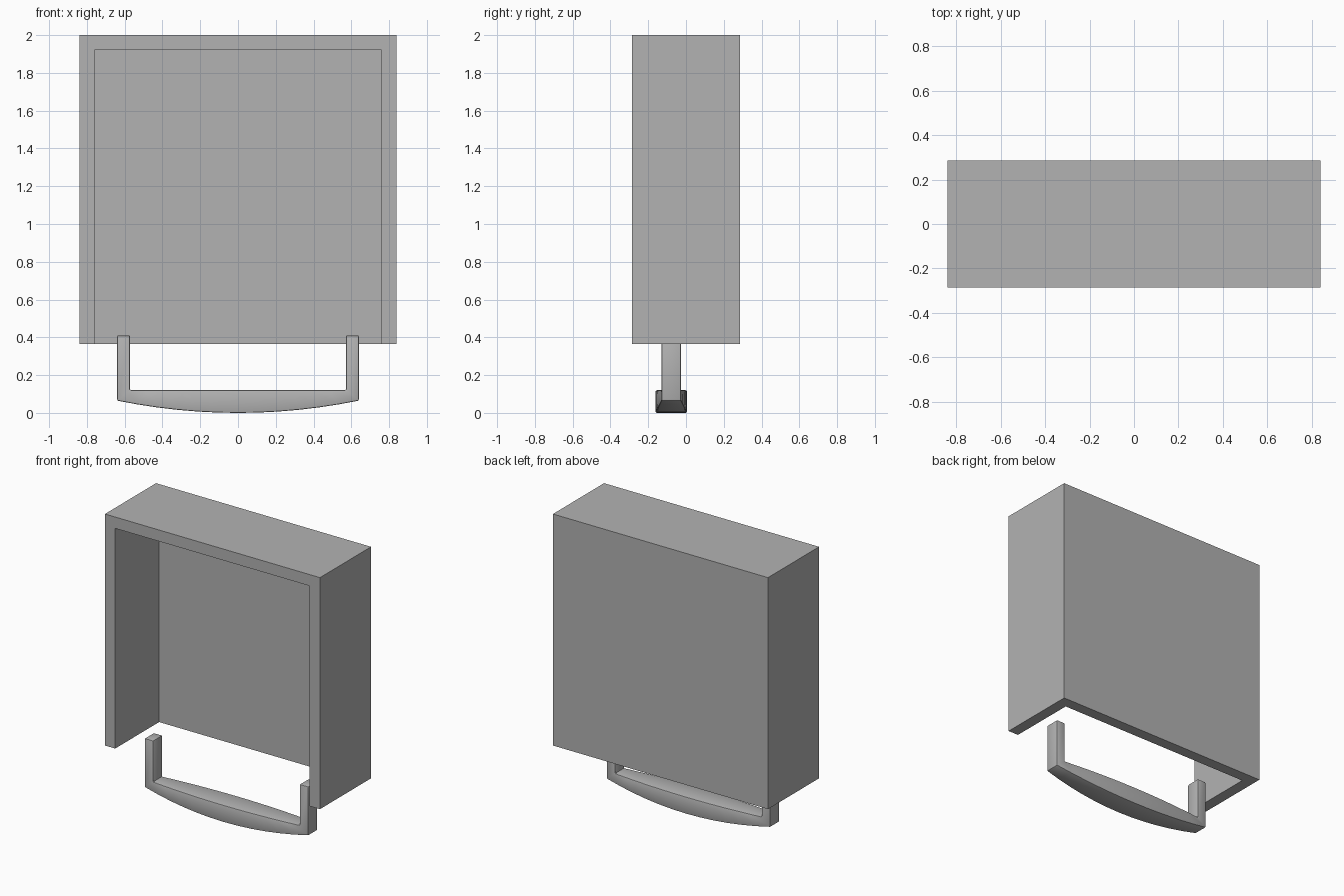
import bpy, bmesh

if "Cube" in bpy.data.objects:
    bpy.data.objects.remove(bpy.data.objects["Cube"])

grey = bpy.data.materials.new("plain_grey")
grey.diffuse_color = (0.448, 0.448, 0.448, 1)
grey.use_nodes = True
grey.node_tree.nodes["Principled BSDF"].inputs["Base Color"].default_value = grey.diffuse_color


def add_object(name, bm):
    bmesh.ops.recalc_face_normals(bm, faces=bm.faces)
    mesh = bpy.data.meshes.new(name)
    bm.to_mesh(mesh)
    bm.free()
    mesh.materials.append(grey)
    obj = bpy.data.objects.new(name, mesh)
    bpy.context.collection.objects.link(obj)
    return obj


def box(name, lo, hi):
    bm = bmesh.new()
    bmesh.ops.create_cube(bm, size=1)
    for v in bm.verts:
        v.co = [lo[i] + (v.co[i] + 0.5) * (hi[i] - lo[i]) for i in range(3)]
    return add_object(name, bm)


def apply(obj, mod):
    bpy.ops.object.select_all(action='DESELECT')
    bpy.context.view_layer.objects.active = obj
    obj.select_set(True)
    bpy.ops.object.modifier_apply(modifier=mod.name)


# Case: open at the front and bottom, walls 0.08 thick
WALL = 0.08
case = box("case", (-0.84, -0.285, 0.365), (0.84, 0.285, 2.0))
cutter = box("case_cutter", (-0.84 + WALL, -0.6, 0.1),
             (0.84 - WALL, 0.285 - WALL, 2.0 - WALL))
cutter.hide_render = True
cut = case.modifiers.new("hollow", 'BOOLEAN')
cut.operation = 'DIFFERENCE'
cut.solver = 'EXACT'
cut.object = cutter
apply(case, cut)
bpy.data.objects.remove(cutter)

# Handle: rectangular section swept down one post, along the bowed bar, up the other
Y_MID, HALF, BULGE = -0.078, 0.052, 0.031
OUT, INN, TOP, BAR_TOP, DROP = 0.64, 0.572, 0.41, 0.12, 0.065
STEPS = 12
stations = [((-OUT, TOP), (-INN, TOP), HALF)]        # outer xz, inner xz, half width
for i in range(STEPS + 1):
    t = -1 + 2 * i / STEPS
    stations.append(((OUT * t, DROP * t * t), (INN * t, BAR_TOP),
                     HALF + BULGE * (1 - t * t)))
stations.append(((OUT, TOP), (INN, TOP), HALF))

bm = bmesh.new()
rings = []
for (ox, oz), (ix, iz), w in stations:
    rings.append([bm.verts.new(p) for p in (
        (ox, Y_MID - w, oz), (ox, Y_MID + w, oz),
        (ix, Y_MID + w, iz), (ix, Y_MID - w, iz))])
for a, b in zip(rings, rings[1:]):
    for k in range(4):
        n = (k + 1) % 4
        bm.faces.new((a[k], a[n], b[n], b[k]))
bm.faces.new(rings[0])
bm.faces.new(rings[-1])
handle = add_object("handle", bm)

# Softened handle edges
bev = handle.modifiers.new("soft_edges", 'BEVEL')
bev.width = 0.007
bev.segments = 2
bev.limit_method = 'ANGLE'
bev.angle_limit = 0.6
apply(handle, bev)
bpy.ops.object.shade_smooth_by_angle(angle=0.5)
